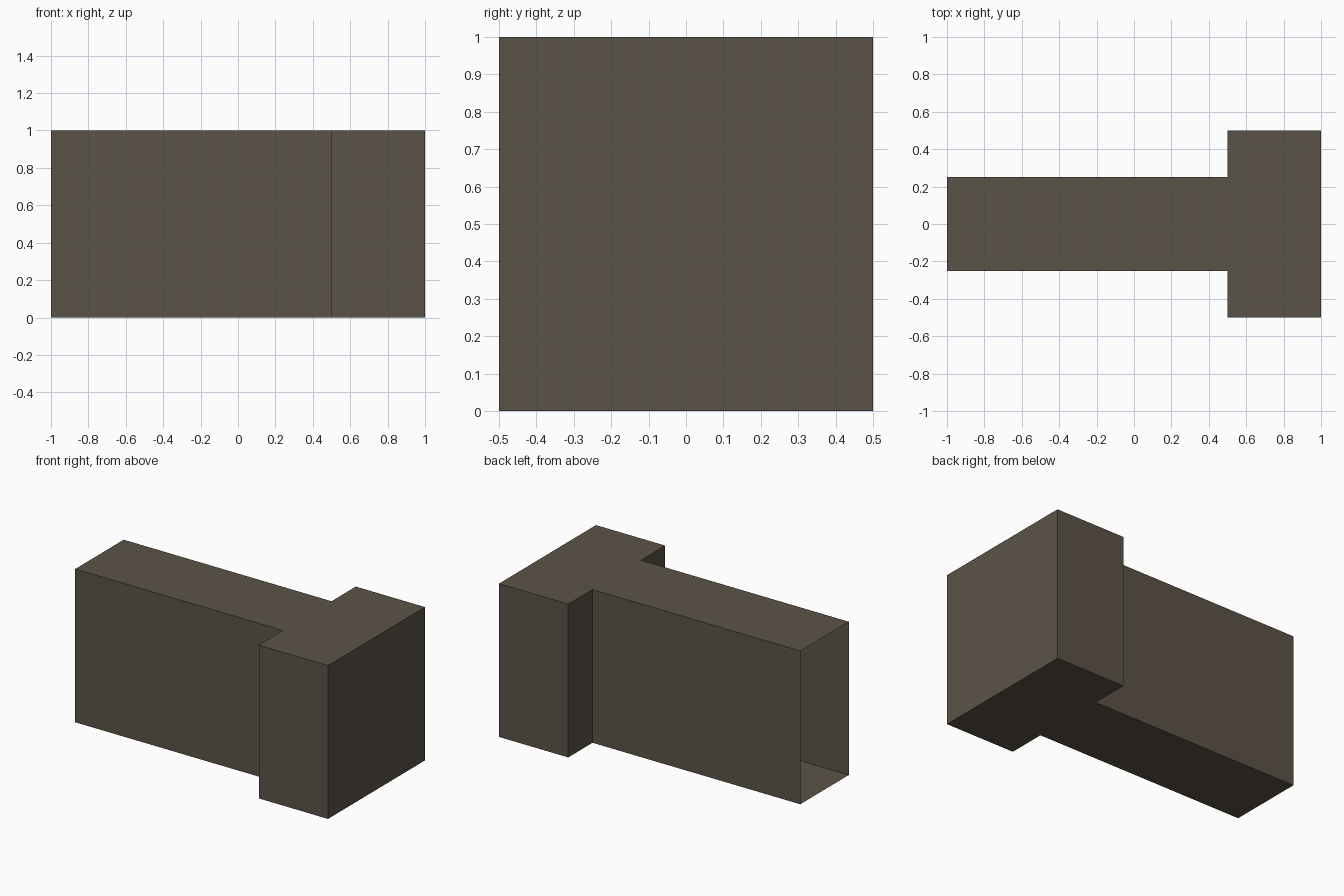
import bpy, bmesh

if "Cube" in bpy.data.objects:
    bpy.data.objects.remove(bpy.data.objects["Cube"])

# Single flat colour
mat = bpy.data.materials.new("dark taupe")
mat.diffuse_color = (0.105, 0.086, 0.062, 1.0)
mat.use_nodes = True
mat.node_tree.nodes["Principled BSDF"].inputs["Base Color"].default_value = mat.diffuse_color

# T-shaped outline: narrow stem from the open end, wide head on the right
half = [(-1.0, 0.25), (0.5, 0.25), (0.5, 0.5), (1.0, 0.5)]
outline = [(x, -y) for x, y in half] + half[::-1]

# Raise the outline into a thin shell
bm = bmesh.new()
base = bm.faces.new([bm.verts.new((x, y, 0)) for x, y in outline])
top = bmesh.ops.extrude_face_region(bm, geom=[base], use_keep_orig=True)
raised = [v for v in top["geom"] if isinstance(v, bmesh.types.BMVert)]
bmesh.ops.translate(bm, verts=raised, vec=(0, 0, 1))
bmesh.ops.recalc_face_normals(bm, faces=bm.faces)

# Open the stem's left end
end = [f for f in bm.faces if all(v.co.x < -0.99 for v in f.verts)]
bmesh.ops.delete(bm, geom=end, context='FACES_ONLY')

mesh = bpy.data.meshes.new("hollow_t_block")
bm.to_mesh(mesh)
bm.free()
mesh.materials.append(mat)
obj = bpy.data.objects.new("hollow_t_block", mesh)
bpy.context.collection.objects.link(obj)
